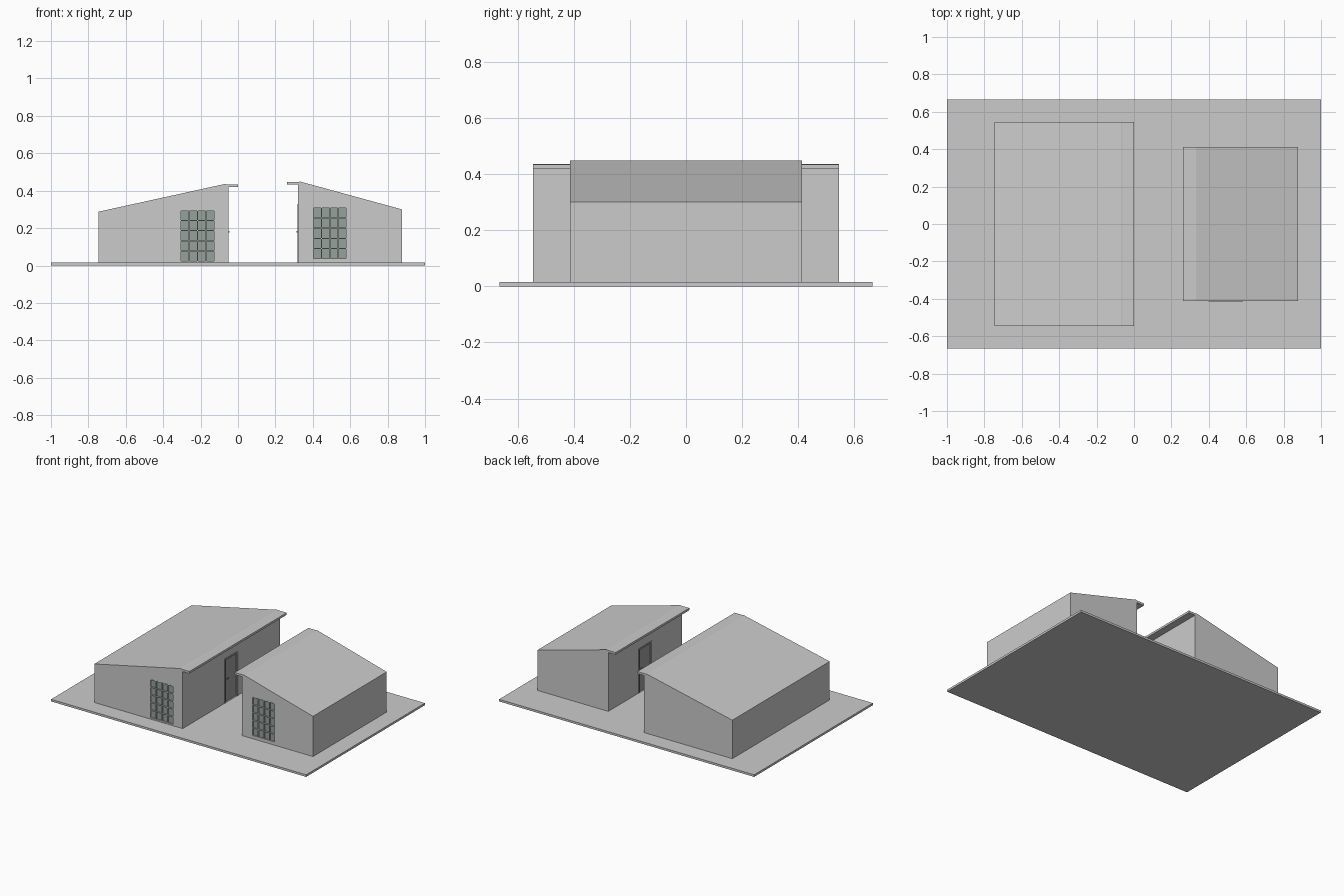
import bpy

if "Cube" in bpy.data.objects:
    bpy.data.objects.remove(bpy.data.objects["Cube"])

GROUND = 0.015


def material(name, rgb):
    m = bpy.data.materials.new(name)
    m.diffuse_color = (*rgb, 1)
    m.use_nodes = True
    m.node_tree.nodes["Principled BSDF"].inputs["Base Color"].default_value = m.diffuse_color
    return m


glass_mat = material("window_glass", (0.30, 0.36, 0.33))
door_mat = material("dark_door", (0.35, 0.35, 0.35))


def mesh_object(name, verts, faces, mat=None):
    me = bpy.data.meshes.new(name)
    me.from_pydata(verts, [], faces)
    ob = bpy.data.objects.new(name, me)
    bpy.context.collection.objects.link(ob)
    if mat:
        me.materials.append(mat)
    return ob


def extrude_xz(name, profile, y0, y1, mat=None):
    """Counter-clockwise (x, z) profile extruded from y0 to y1."""
    n = len(profile)
    verts = [(x, y, z) for y in (y0, y1) for x, z in profile]
    faces = [tuple(range(n)), tuple(range(2 * n - 1, n - 1, -1))]
    faces += [(i, i + n, (i + 1) % n + n, (i + 1) % n) for i in range(n)]
    return mesh_object(name, verts, faces, mat)


def box(name, x, y, z, mat=None):
    x0, x1 = sorted(x)
    z0, z1 = sorted(z)
    return extrude_xz(name, [(x0, z0), (x1, z0), (x1, z1), (x0, z1)], *sorted(y), mat)


def cut(target, cutter):
    cutter.hide_render = True
    cutter.hide_viewport = True
    cutter.display_type = 'WIRE'
    mod = target.modifiers.new("opening", 'BOOLEAN')
    mod.operation = 'DIFFERENCE'
    mod.solver = 'EXACT'
    mod.object = cutter


def window(side, body, x0, x1, z0, z1, front):
    depth = 0.012
    cut(body, box(side + "_window_cutter", (x0, x1), (front - 0.05, front + depth), (z0, z1)))
    box(side + "_window_glass", (x0, x1), (front + depth - 0.004, front + depth + 0.002),
        (z0, z1), glass_mat)
    t = 0.0025
    y = (front - 0.001, front + depth)
    for i in range(5):
        x = x0 + (x1 - x0) * i / 4
        box(side + "_window_upright", (x - t, x + t), y, (z0, z1))
    for i in range(6):
        z = z0 + (z1 - z0) * i / 5
        box(side + "_window_crossbar", (x0, x1), y, (z - t, z + t))


def door(side, body, wall, out):
    """Door in the wall at x = wall, with out = +1 or -1 as its facing."""
    w, top, depth, f = 0.075, 0.33, 0.012, 0.012
    cut(body, box(side + "_door_cutter", (wall - out * depth, wall + out * 0.05),
                  (-w, w), (GROUND + 0.002, top)))
    box(side + "_door_panel", (wall - out * (depth + 0.002), wall - out * (depth - 0.004)),
        (-w, w), (GROUND, top), door_mat)
    x = (wall - out * depth, wall + out * 0.002)
    for s in (-1, 1):
        box(side + "_door_jamb", x, (s * (w - f), s * w), (GROUND, top), door_mat)
    box(side + "_door_lintel", x, (-w, w), (top - f, top), door_mat)
    # Handle
    y = -out * 0.055
    box(side + "_door_handle_stem", (wall - out * depth, wall + out * 0.004),
        (y - 0.003, y + 0.003), (0.177, 0.183))
    box(side + "_door_handle_grip", (wall + out * 0.003, wall + out * 0.007),
        (y - 0.004, y + out * 0.018), (0.176, 0.184))


def house(side, wall, back, ridge, eave_tip, eave_z, top, half, win):
    out = 1 if wall > back else -1
    # Wedge-shaped body with a single-pitch roof
    profile = [(back, GROUND - 0.003), (wall, GROUND - 0.003), (wall, top - 0.004),
               (ridge, top), (back, eave_z)]
    if out < 0:
        profile.reverse()
    body = extrude_xz(side + "_house_body", profile, -half, half)
    # Flat canopy over the doorway
    box(side + "_canopy", (ridge, eave_tip), (-half, half), (top - 0.017, top - 0.002))
    window(side, body, *win, -half)
    door(side, body, wall, out)


# Ground slab
box("base_slab", (-1, 1), (-0.665, 0.665), (0, GROUND))

# Two houses facing each other
house("left", -0.052, -0.745, -0.07, 0.0, 0.288, 0.436, 0.545,
      (-0.308, -0.125, 0.023, 0.295))
house("right", 0.32, 0.877, 0.332, 0.263, 0.30, 0.449, 0.413,
      (0.402, 0.58, 0.036, 0.309))
